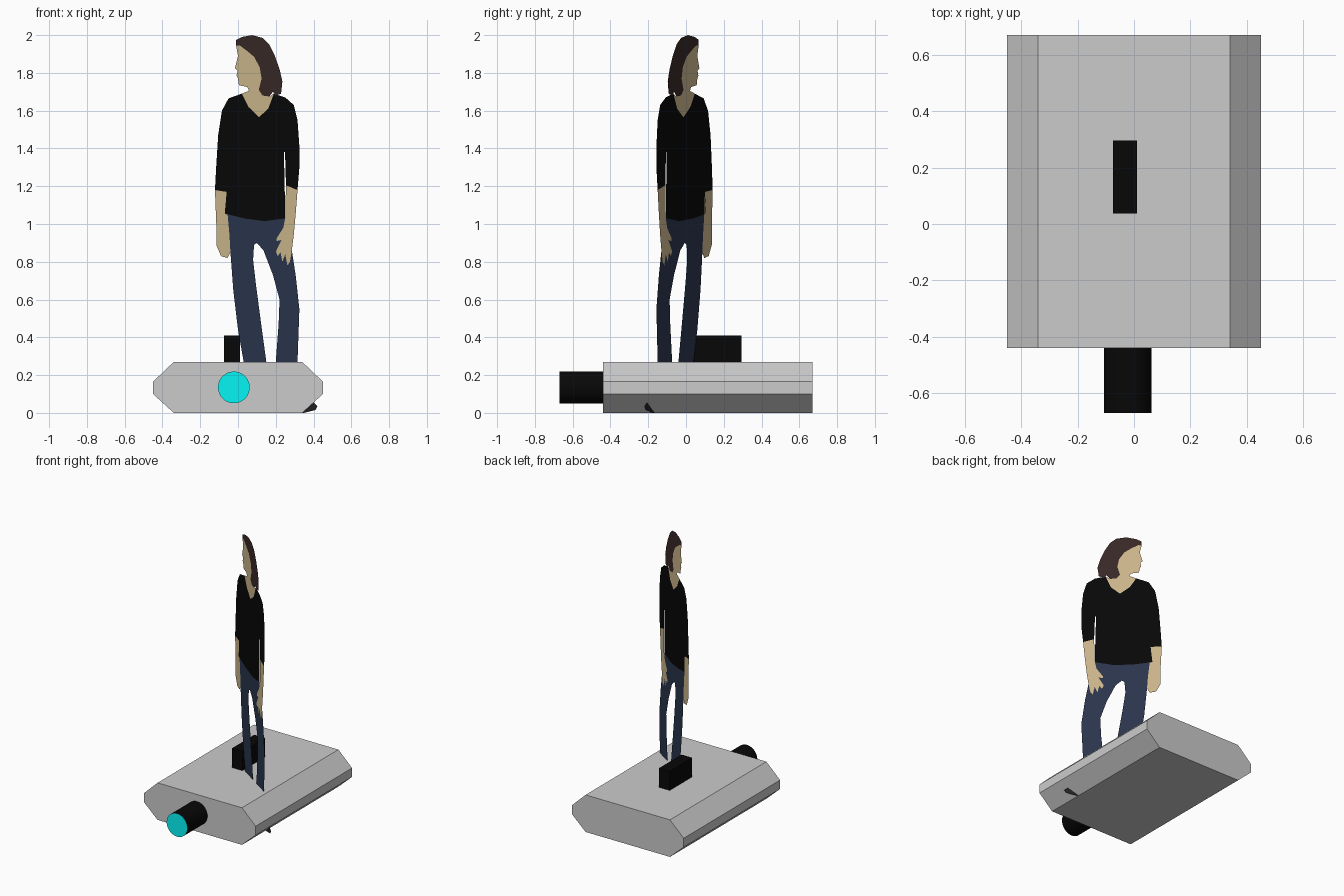
import bpy, bmesh, math


def material(name, rgb):
    m = bpy.data.materials.new(name)
    m.diffuse_color = (*[(c / 255) ** 2.2 for c in rgb], 1)
    return m


BLACK = material("black", (16, 16, 16))
CYAN = material("cyan", (15, 245, 245))
SKIN = material("skin", (205, 183, 140))
HAIR = material("hair_brown", (60, 45, 43))
DENIM = material("denim", (47, 57, 78))
SHOE = material("shoe_dark", (40, 38, 38))


def add_object(name, bm, mat=None):
    me = bpy.data.meshes.new(name)
    bm.to_mesh(me)
    bm.free()
    ob = bpy.data.objects.new(name, me)
    bpy.context.collection.objects.link(ob)
    if mat:
        me.materials.append(mat)
    return ob


def prism(name, profile, y0, y1, mat=None):
    """Extrude an x-z profile along y."""
    bm = bmesh.new()
    face = bm.faces.new([bm.verts.new((x, y0, z)) for x, z in profile])
    out = bmesh.ops.extrude_face_region(bm, geom=[face], use_keep_orig=True)
    for v in out["geom"]:
        if isinstance(v, bmesh.types.BMVert):
            v.co.y = y1
    bmesh.ops.recalc_face_normals(bm, faces=bm.faces)
    return add_object(name, bm, mat)


def cutout(name, mat, *outlines):
    """Flat paper-thin shapes on the turned vertical plane of the figure."""
    bm = bmesh.new()
    for pts in outlines:
        f = bm.faces.new([bm.verts.new((x, 0.06 - 0.667 * x, z)) for x, z in pts])
        f.normal_update()
        if f.normal.y > 0:
            f.normal_flip()
    bmesh.ops.triangulate(bm, faces=bm.faces[:], ngon_method='EAR_CLIP')
    return add_object(name, bm, mat)


# Chamfered body
half = [(0.34, 0), (0.45, 0.10), (0.45, 0.165), (0.34, 0.27)]
prism("body", half + [(-x, z) for x, z in reversed(half)], -0.44, 0.67)

# Block on top
prism("top_block", [(-0.075, 0.26), (0.01, 0.26), (0.01, 0.41), (-0.075, 0.41)],
      0.037, 0.295, BLACK)

# Lens barrel and glass disc
bpy.ops.mesh.primitive_cylinder_add(vertices=48, radius=0.084, depth=0.23, end_fill_type='NOTHING',
                                    location=(-0.022, -0.555, 0.135), rotation=(math.pi / 2, 0, 0))
barrel = bpy.context.object
barrel.name = "lens_barrel"
barrel.data.materials.append(BLACK)
bpy.ops.object.shade_smooth_by_angle()
bpy.ops.mesh.primitive_circle_add(vertices=48, radius=0.084, fill_type='NGON',
                                  location=(-0.022, -0.67, 0.135), rotation=(math.pi / 2, 0, 0))
disc = bpy.context.object
disc.name = "lens_glass"
disc.data.materials.append(CYAN)

# Shared edges of the flat figure
hairline = [(0.13, 1.68), (0.11, 1.71), (0.125, 1.77), (0.115, 1.83), (0.085, 1.885),
            (0.05, 1.915), (0.01, 1.945), (-0.01, 1.945)]
neckline = [(0.02, 1.69), (0.055, 1.62), (0.11, 1.565), (0.16, 1.61), (0.19, 1.69)]
hem = [(-0.07, 1.055), (0.03, 1.03), (0.14, 1.015), (0.25, 1.03)]
left_inner = [(-0.055, 1.05), (-0.045, 0.94), (-0.04, 0.85)]
hand_inner = [(0.25, 1.03), (0.24, 0.98), (0.205, 0.925), (0.205, 0.91), (0.23, 0.915),
              (0.20, 0.855), (0.21, 0.83), (0.225, 0.85), (0.235, 0.80), (0.25, 0.84),
              (0.262, 0.78), (0.275, 0.80), (0.285, 0.86)]

# Hair
cutout("hair", HAIR, [(-0.01, 1.975), (0.02, 1.99), (0.075, 2.0), (0.13, 1.985), (0.165, 1.95),
                      (0.195, 1.89), (0.22, 1.82), (0.235, 1.755), (0.228, 1.69), (0.20, 1.68),
                      (0.185, 1.70), (0.165, 1.675)] + hairline)

# Face and neck
cutout("face_and_neck", SKIN, hairline + [
    (0.0, 1.89), (-0.016, 1.825), (-0.002, 1.81), (-0.008, 1.785), (0.0, 1.77), (0.005, 1.735),
    (0.05, 1.725), (0.058, 1.705)] + neckline + [(0.165, 1.675)])

# Shirt with both sleeves
cutout("shirt", BLACK, neckline[::-1] + [
    (-0.05, 1.665), (-0.085, 1.60), (-0.105, 1.47), (-0.115, 1.31), (-0.122, 1.18),
    (-0.06, 1.17)] + hem + [
    (0.247, 1.2), (0.243, 1.38), (0.249, 1.38), (0.254, 1.205), (0.315, 1.18), (0.325, 1.30),
    (0.325, 1.41), (0.315, 1.55), (0.295, 1.63), (0.25, 1.67)])

# Forearms and hands
cutout("forearms", SKIN,
       [(-0.122, 1.18), (-0.06, 1.17)] + left_inner +
       [(-0.055, 0.82), (-0.09, 0.83), (-0.115, 0.89), (-0.115, 1.0)],
       [(0.315, 1.18), (0.254, 1.205)] + hand_inner + [(0.295, 0.94), (0.305, 1.05)])

# Jeans, legs carry on down inside the body
cutout("jeans", DENIM, hem[:-1] + hand_inner + [
    (0.305, 0.73), (0.325, 0.55), (0.315, 0.27), (0.305, 0.06), (0.21, 0.06), (0.20, 0.27),
    (0.215, 0.47), (0.22, 0.60), (0.185, 0.73), (0.135, 0.86), (0.10, 0.90), (0.085, 0.89),
    (0.08, 0.81), (0.095, 0.68), (0.12, 0.49), (0.15, 0.27), (0.165, 0.06), (0.06, 0.06),
    (0.03, 0.27), (0.0, 0.44), (-0.025, 0.65)] + left_inner[::-1])

# Shoes, only one toe pokes out of the body
cutout("shoes", SHOE,
       [(0.21, 0.06), (0.305, 0.06), (0.40, 0.055), (0.42, 0.035), (0.41, 0.015), (0.35, 0.0),
        (0.22, 0.01)],
       [(0.06, 0.06), (0.165, 0.06), (0.165, 0.01), (0.05, 0.0), (0.02, 0.02)])
